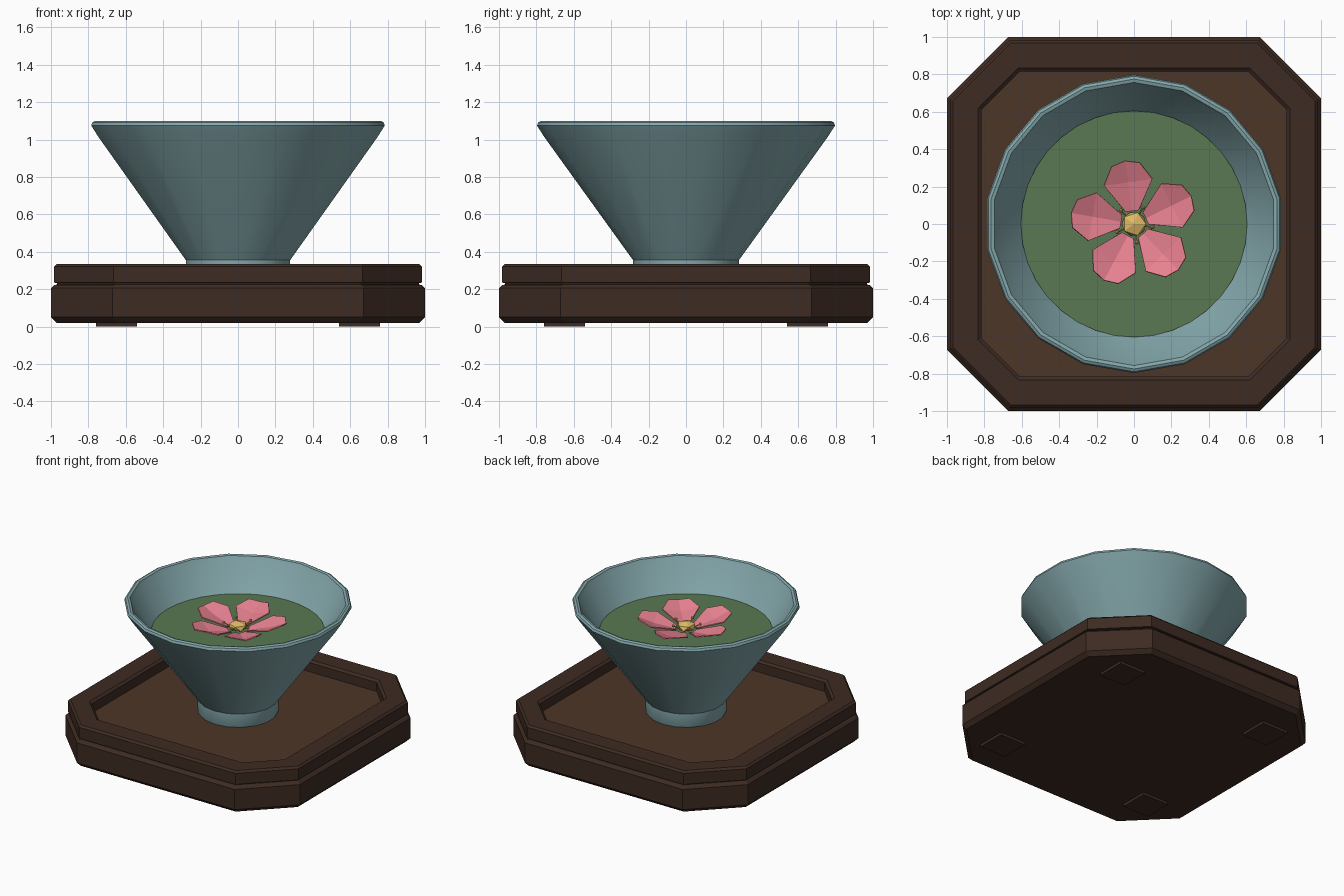
import bpy, bmesh
from math import sin, cos, pi, radians
from mathutils import Vector

if "Cube" in bpy.data.objects:
    bpy.data.objects.remove(bpy.data.objects["Cube"])


def material(name, rgb):
    m = bpy.data.materials.new(name)
    m.diffuse_color = (*rgb, 1)
    m.use_nodes = True
    m.node_tree.nodes["Principled BSDF"].inputs["Base Color"].default_value = m.diffuse_color
    return m


WOOD = material("dark_wood", (0.047, 0.024, 0.016))
PANEL = material("panel_wood", (0.075, 0.037, 0.021))
GLAZE = material("celadon_glaze", (0.23, 0.39, 0.41))
TEA = material("green_tea", (0.10, 0.19, 0.085))
PETAL = material("pink_petal", (0.80, 0.22, 0.28))
GOLD = material("gold", (0.75, 0.50, 0.13))


def make(name, bm, mat):
    bmesh.ops.recalc_face_normals(bm, faces=bm.faces)
    mesh = bpy.data.meshes.new(name)
    bm.to_mesh(mesh)
    bm.free()
    mesh.materials.append(mat)
    ob = bpy.data.objects.new(name, mesh)
    bpy.context.collection.objects.link(ob)
    return ob


def loft(name, rings, mat):
    """Skin closed rings of points and cap both ends."""
    bm = bmesh.new()
    loops = [[bm.verts.new(p) for p in ring] for ring in rings]
    n = len(loops[0])
    for a, b in zip(loops, loops[1:]):
        for i in range(n):
            j = (i + 1) % n
            bm.faces.new((a[i], a[j], b[j], b[i]))
    bm.faces.new(loops[0][::-1])
    bm.faces.new(loops[-1])
    return make(name, bm, mat)


def octagon(h, c, z):
    return [(h, -c, z), (h, c, z), (c, h, z), (-c, h, z),
            (-h, c, z), (-h, -c, z), (-c, -h, z), (c, -h, z)]


def circle(r, z, n):
    return [(r * cos(pi / 2 + 2 * pi * i / n), r * sin(pi / 2 + 2 * pi * i / n), z)
            for i in range(n)]


# Two-tier stand with cut corners and a sunken top
loft("stand", [octagon(*p) for p in (
    (0.97, 0.66, 0.02), (1.0, 0.672, 0.05), (1.0, 0.672, 0.205), (0.983, 0.665, 0.222),
    (0.967, 0.658, 0.225), (0.967, 0.658, 0.232), (0.983, 0.665, 0.235),
    (0.983, 0.665, 0.32), (0.968, 0.658, 0.335),
    (0.833, 0.62, 0.335), (0.815, 0.612, 0.32), (0.815, 0.612, 0.24))], WOOD)
loft("stand_panel", [octagon(0.815, 0.612, 0.235), octagon(0.815, 0.612, 0.25)], PANEL)

# Four low pads under the corners
for i, (sx, sy) in enumerate(((1, 1), (-1, 1), (-1, -1), (1, -1))):
    loft(f"foot_pad_{i + 1}", [
        [(0.65 * sx + a * 0.11, 0.65 * sy + b * 0.11, z)
         for a, b in ((1, 1), (-1, 1), (-1, -1), (1, -1))] for z in (0, 0.03)], WOOD)

# Flared 18-sided bowl
bowl = loft("bowl", [circle(r, z, 18) for r, z in (
    (0.275, 0.245), (0.283, 0.26), (0.283, 0.355), (0.755, 1.01), (0.797, 1.075),
    (0.79, 1.092), (0.775, 1.10), (0.757, 1.095), (0.745, 1.07), (0.615, 0.87), (0.26, 0.40))], GLAZE)
bpy.context.view_layer.objects.active = bowl
bowl.select_set(True)
bpy.ops.object.shade_smooth_by_angle(angle=radians(35))
bowl.select_set(False)

# Tea surface
loft("tea", [circle(0.605, 0.862, 36), circle(0.605, 0.87, 36)], TEA)

# Five folded petals: (radius, half width, edge z, crease z) per station
STATIONS = ((0.07, 0.035, 0.89, 0.88), (0.225, 0.13, 0.94, 0.91), (0.32, 0.075, 0.965, 0.95))
for k in range(5):
    a = radians(98 + 72 * k)
    out, side = Vector((cos(a), sin(a), 0)), Vector((-sin(a), cos(a), 0))
    bm = bmesh.new()
    rows = [[bm.verts.new(out * (r + (0.02 if s == 0 and r > 0.3 else 0)) + side * w * s
                          + Vector((0, 0, mid if s == 0 else edge)))
             for s in (-1, 0, 1)] for r, w, edge, mid in STATIONS]
    for p, q in zip(rows, rows[1:]):
        for i in range(2):
            bm.faces.new((p[i], q[i], q[i + 1], p[i + 1]))
    petal = make(f"petal_{k + 1}", bm, PETAL)
    sol = petal.modifiers.new("thickness", "SOLIDIFY")
    sol.thickness = 0.008

# Flattened faceted flower centre
bm = bmesh.new()
bmesh.ops.create_icosphere(bm, subdivisions=1, radius=0.072)
bmesh.ops.scale(bm, vec=(1, 1, 0.5), verts=bm.verts)
bmesh.ops.translate(bm, vec=(0, 0, 0.905), verts=bm.verts)
make("flower_centre", bm, GOLD)

# Five stamens between the petals
for k in range(5):
    a = radians(62 + 72 * k)
    foot = Vector((0.05 * cos(a), 0.05 * sin(a), 0.895))
    tip = Vector((0.10 * cos(a), 0.10 * sin(a), 0.925))
    d = tip - foot
    bm = bmesh.new()
    stem = bmesh.ops.create_cone(bm, cap_ends=True, segments=5, radius1=0.005,
                                 radius2=0.004, depth=d.length)["verts"]
    bmesh.ops.rotate(bm, verts=stem, matrix=d.to_track_quat("Z", "Y").to_matrix())
    bmesh.ops.translate(bm, verts=stem, vec=(foot + tip) / 2)
    ball = bmesh.ops.create_icosphere(bm, subdivisions=1, radius=0.012)["verts"]
    bmesh.ops.translate(bm, verts=ball, vec=tip)
    make(f"stamen_{k + 1}", bm, GOLD)
